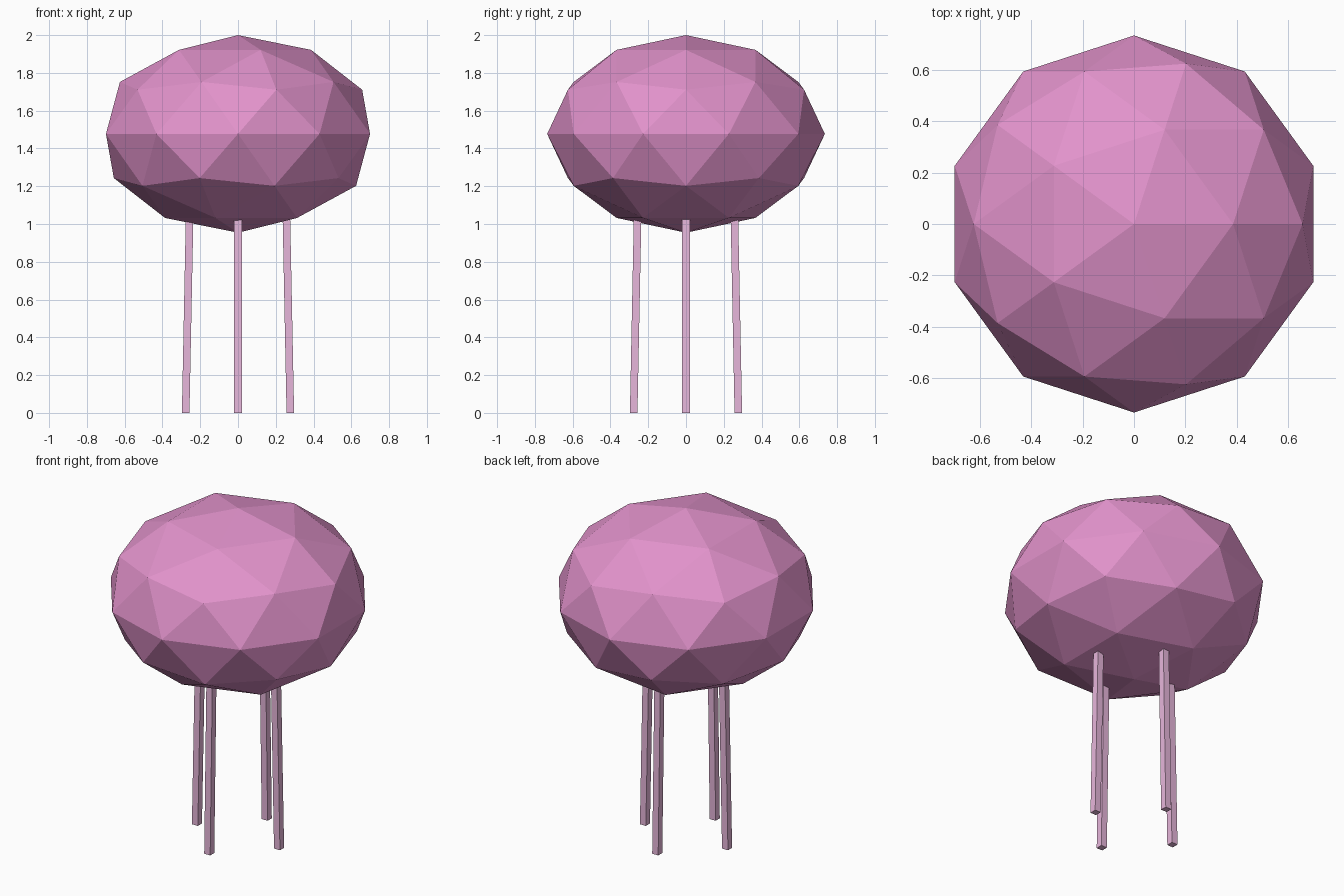
import bpy
import bmesh
from math import cos, sin, pi
from mathutils import Vector

cube = bpy.data.objects.get("Cube")
if cube:
    bpy.data.objects.remove(cube, do_unlink=True)


def material(name, colour):
    mat = bpy.data.materials.new(name)
    mat.use_nodes = True
    mat.diffuse_color = colour
    mat.node_tree.nodes["Principled BSDF"].inputs["Base Color"].default_value = colour
    return mat


def add_object(name, bm, mat):
    mesh = bpy.data.meshes.new(name)
    bm.to_mesh(mesh)
    bm.free()
    mesh.materials.append(mat)
    obj = bpy.data.objects.new(name, mesh)
    bpy.context.collection.objects.link(obj)
    return obj


pink = material("pink", (0.76, 0.29, 0.60, 1))
pale_pink = material("pale pink", (0.90, 0.53, 0.80, 1))

# Faceted body: a flattened icosphere
RADIUS, HALF_HEIGHT, CENTRE_Z = 0.735, 0.523, 1.477
bm = bmesh.new()
bmesh.ops.create_icosphere(bm, subdivisions=2, radius=1)
bmesh.ops.scale(bm, vec=(RADIUS, RADIUS, HALF_HEIGHT), verts=bm.verts)
bmesh.ops.translate(bm, vec=(0, 0, CENTRE_Z), verts=bm.verts)
add_object("body", bm, pink)

# Four slim square legs, splayed slightly outwards at the foot
LEG_TOP, LEG_WIDTH = 1.1, 0.04
FOOT_REACH, TOP_REACH = 0.277, 0.255
for i, side in enumerate(("left", "back", "right", "front")):
    outward = Vector((cos(i * pi / 2), sin(i * pi / 2), 0))
    bm = bmesh.new()
    bmesh.ops.create_cube(bm, size=1)
    bmesh.ops.scale(bm, vec=(LEG_WIDTH, LEG_WIDTH, LEG_TOP), verts=bm.verts)
    for v in bm.verts:
        reach = TOP_REACH if v.co.z > 0 else FOOT_REACH
        v.co += outward * reach + Vector((0, 0, LEG_TOP / 2))
    add_object(side + "_leg", bm, pale_pink)
